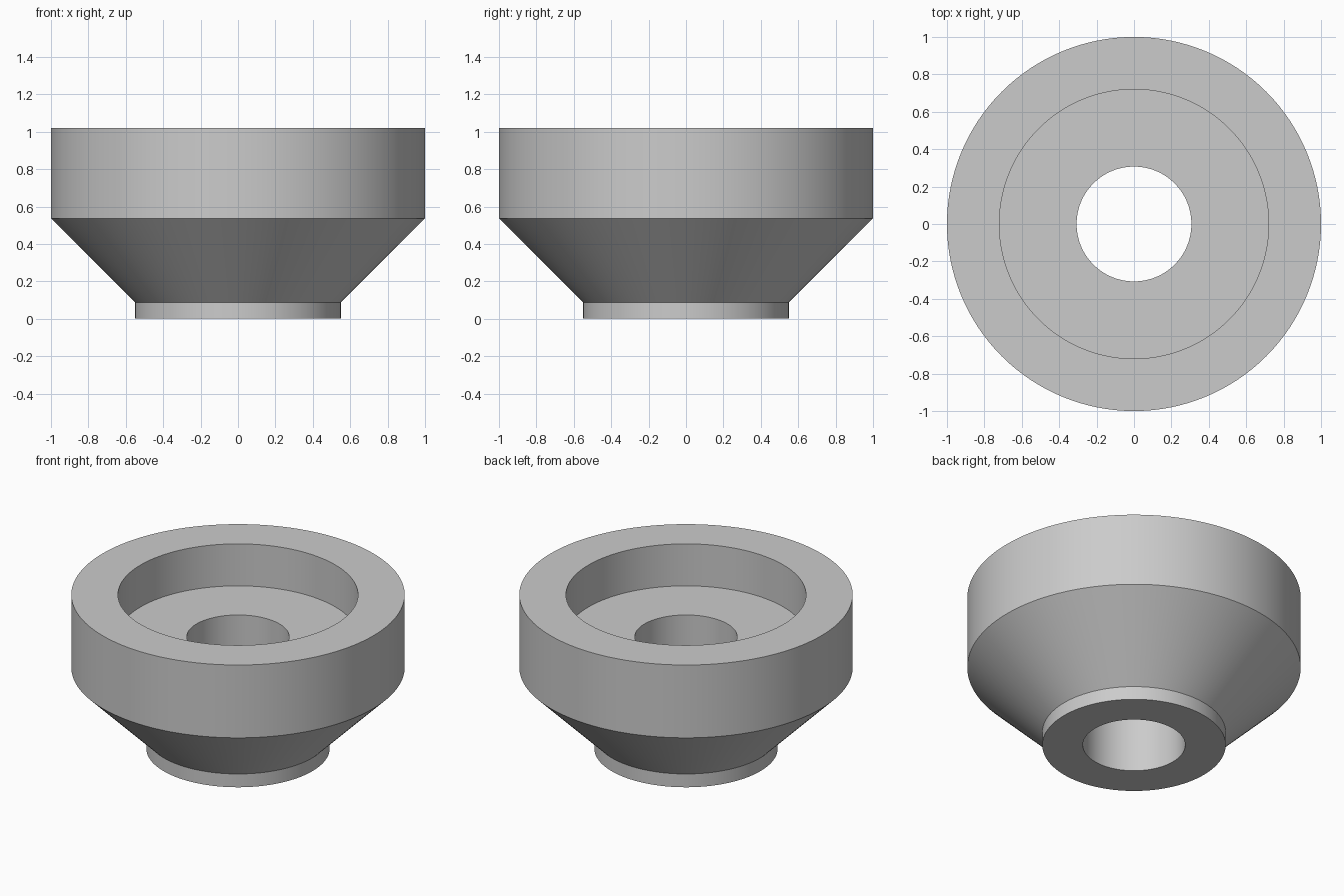
import bpy, bmesh, math

if "Cube" in bpy.data.objects:
    bpy.data.objects.remove(bpy.data.objects["Cube"])

SEGMENTS = 128

# Closed cross-section (radius, height), from the bore's foot outwards and round
PROFILE = [
    (0.307, 0.0), (0.55, 0.0),      # foot underside
    (0.55, 0.088), (1.0, 0.537),    # foot collar, conical flare
    (1.0, 1.019), (0.72, 1.019),    # outer wall, top rim
    (0.72, 0.741), (0.307, 0.741),  # recess wall, recess floor
]

grey = bpy.data.materials.new("light grey")
grey.diffuse_color = (0.6, 0.6, 0.6, 1.0)
grey.use_nodes = True
grey.node_tree.nodes["Principled BSDF"].inputs["Base Color"].default_value = grey.diffuse_color

# Lathe the cross-section into a ring-shaped solid
bm = bmesh.new()
rings = []
for i in range(SEGMENTS):
    a = 2 * math.pi * i / SEGMENTS
    rings.append([bm.verts.new((r * math.cos(a), r * math.sin(a), z)) for r, z in PROFILE])
n = len(PROFILE)
for i in range(SEGMENTS):
    here, there = rings[i], rings[(i + 1) % SEGMENTS]
    for j in range(n):
        k = (j + 1) % n
        bm.faces.new((here[j], there[j], there[k], here[k]))
bmesh.ops.recalc_face_normals(bm, faces=bm.faces)

mesh = bpy.data.meshes.new("flared_bushing")
bm.to_mesh(mesh)
bm.free()
mesh.materials.append(grey)
bushing = bpy.data.objects.new("flared_bushing", mesh)
bpy.context.collection.objects.link(bushing)

# Smooth round walls, sharp rims
bpy.context.view_layer.objects.active = bushing
bushing.select_set(True)
bpy.ops.object.shade_smooth_by_angle(angle=math.radians(30))
